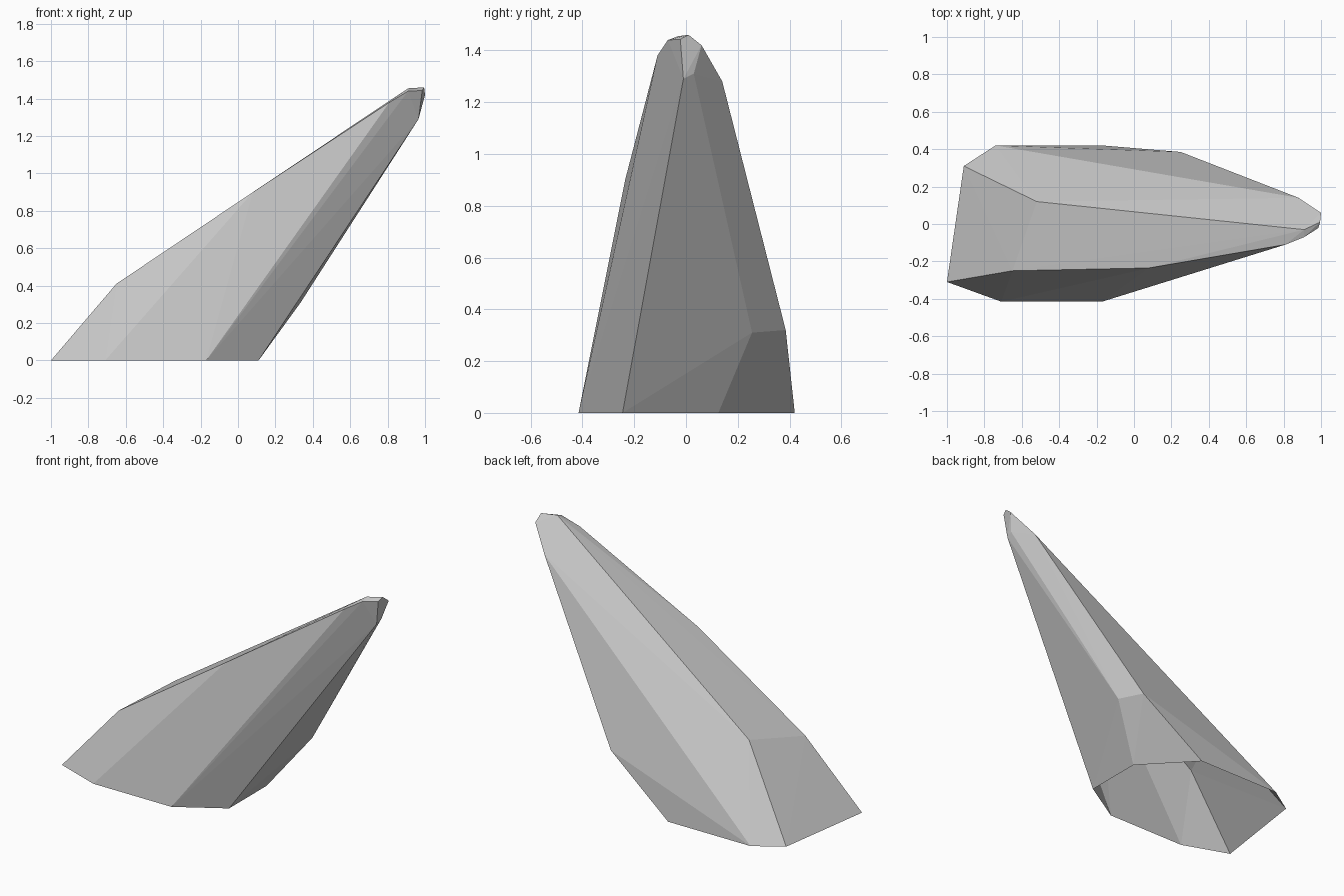
import bpy
import bmesh

cube = bpy.data.objects.get("Cube")
if cube:
    bpy.data.objects.remove(cube, do_unlink=True)

# Plain grey stone
stone = bpy.data.materials.new("grey_stone")
stone.use_nodes = True
colour = (0.56, 0.56, 0.56, 1)
stone.diffuse_color = colour
stone.node_tree.nodes["Principled BSDF"].inputs["Base Color"].default_value = colour

# Corners of the ground outline, counter-clockwise
base = [(-1, -0.31), (-0.71, -0.415), (-0.17, -0.415), (0.11, -0.245),
        (0.11, 0.125), (-0.17, 0.42), (-0.74, 0.42), (-0.91, 0.31)]

# Shoulder corners where the facets bend
shoulder = [(-0.65, -0.25, 0.41), (0.08, -0.235, 0.9), (-0.52, 0.12, 0.49),
            (0.25, 0.385, 0.32), (0.335, 0.255, 0.31)]

# Blunt tip corners
tip = [(0.81, -0.11, 1.38), (0.91, -0.07, 1.44), (0.91, -0.03, 1.455),
       (0.985, -0.022, 1.443), (0.995, 0.01, 1.46), (1, 0.06, 1.42),
       (0.88, 0.14, 1.28), (0.97, 0.03, 1.31), (0.965, -0.01, 1.29)]

# Leaning faceted spike: a convex shell around the corners
bm = bmesh.new()
for point in [(x, y, 0) for x, y in base] + shoulder + tip:
    bm.verts.new(point)
bmesh.ops.convex_hull(bm, input=bm.verts[:])
bmesh.ops.recalc_face_normals(bm, faces=bm.faces[:])

# Open underside
floor = [f for f in bm.faces if all(v.co.z < 0.001 for v in f.verts)]
bmesh.ops.delete(bm, geom=floor, context="FACES")
loose = [v for v in bm.verts if not v.link_faces]
bmesh.ops.delete(bm, geom=loose, context="VERTS")

mesh = bpy.data.meshes.new("rock_spike")
bm.to_mesh(mesh)
bm.free()
mesh.materials.append(stone)
spike = bpy.data.objects.new("rock_spike", mesh)
bpy.context.collection.objects.link(spike)
